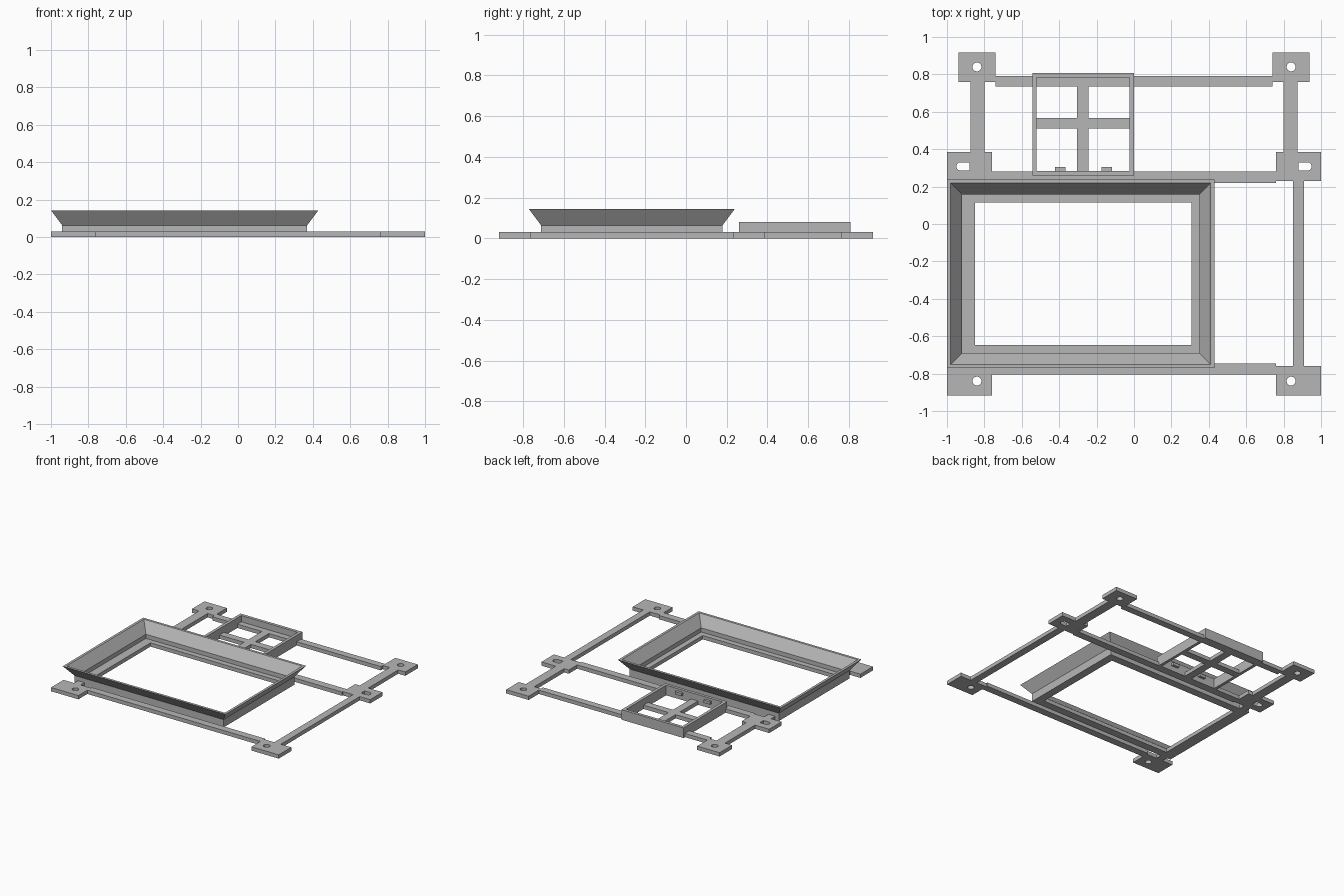
import bpy, bmesh, math

cube = bpy.data.objects.get("Cube")
if cube:
    bpy.data.objects.remove(cube, do_unlink=True)

# Single plain grey material
GREY = (0.47, 0.47, 0.47, 1)
grey = bpy.data.materials.new("matte_grey")
grey.use_nodes = True
grey.diffuse_color = GREY
grey.node_tree.nodes["Principled BSDF"].inputs["Base Color"].default_value = GREY

BASE = 0.03   # plate thickness
TAB_END = 0.917


def finish(name, bm):
    bmesh.ops.recalc_face_normals(bm, faces=bm.faces)
    mesh = bpy.data.meshes.new(name)
    bm.to_mesh(mesh)
    bm.free()
    mesh.materials.append(grey)
    obj = bpy.data.objects.new(name, mesh)
    bpy.context.collection.objects.link(obj)
    return obj


def rect(x0, x1, y0, y1):
    return [(x0, y0), (x1, y0), (x1, y1), (x0, y1)]


def arc(cx, cy, r, start, end, n):
    angles = [math.radians(start + (end - start) * i / n) for i in range(n + 1)]
    return [(cx + r * math.cos(a), cy + r * math.sin(a)) for a in angles]


def plate(name, outlines, z0=0, z1=BASE):
    """Extruded flat shape: first outline is the edge, the others are holes."""
    bm = bmesh.new()
    for pts in outlines:
        vs = [bm.verts.new((x, y, z0)) for x, y in pts]
        for a, b in zip(vs, vs[1:] + vs[:1]):
            bm.edges.new((a, b))
    bmesh.ops.triangle_fill(bm, edges=bm.edges[:], use_beauty=True)
    top = bmesh.ops.extrude_face_region(bm, geom=bm.faces[:], use_keep_orig=True)["geom"]
    bmesh.ops.translate(bm, verts=[v for v in top if isinstance(v, bmesh.types.BMVert)],
                        vec=(0, 0, z1 - z0))
    return finish(name, bm)


def ring(name, cx, cy, hx, hy, profile):
    """Sweep a closed (offset, height) profile round a rectangle."""
    bm = bmesh.new()
    loops = []
    for off, z in profile:
        corners = rect(cx - hx - off, cx + hx + off, cy - hy - off, cy + hy + off)
        loops.append([bm.verts.new((x, y, z)) for x, y in corners])
    for a, b in zip(loops, loops[1:] + loops[:1]):
        for i in range(4):
            j = (i + 1) % 4
            bm.faces.new((a[i], a[j], b[j], b[i]))
    return finish(name, bm)


def mirrored(name, outlines):
    for side, s in (("left", 1), ("right", -1)):
        plate(f"{side}_{name}", [[(s * x, y) for x, y in o] for o in outlines])


# Mounting tabs with round holes and outward-rounded slots
def hole(y):
    return arc(0.84, y, 0.024, 0, 345, 23)


slot = [(0.88, 0.285)] + arc(0.927, 0.3075, 0.0225, -90, 90, 12) + [(0.88, 0.33)]
mirrored("back_tab", [rect(0.74, 0.937, 0.76, TAB_END), hole(0.84)])
mirrored("middle_tab", [rect(0.76, 1, 0.23, 0.385), slot])
mirrored("front_tab", [rect(0.76, 1, -TAB_END, -0.76), hole(-0.84)])

# Side rails joining the tabs
mirrored("back_side_rail", [rect(0.80, 0.875, 0.385, 0.76)])
mirrored("front_side_rail", [rect(0.85, 0.908, -0.76, 0.23)])

# Cross rails
plate("back_rail", [rect(-0.74, 0.74, 0.735, 0.79)])
plate("middle_rail", [rect(-0.76, 0.76, 0.22, 0.28)])
plate("front_rail", [rect(-0.76, 0.76, -0.805, -0.747)])

# Large window frame: ledge, short upright wall and flared rim
ring("flared_frame", -0.285, -0.266, 0.655, 0.445, [
    (-0.063, 0), (0, 0), (0, 0.063), (0.06, 0.143),
    (0.04, 0.143), (-0.02, 0.063), (-0.02, BASE), (-0.063, BASE)])

# Small divided box with crossbars and two clips
ring("small_box_wall", -0.272, 0.534, 0.272, 0.274, [
    (0, 0), (0, 0.08), (-0.024, 0.08), (-0.024, 0)])
plate("box_long_divider", [rect(-0.305, -0.243, 0.28, 0.735)])
plate("box_left_divider", [rect(-0.243, -0.024, 0.51, 0.567)])
plate("box_right_divider", [rect(-0.52, -0.305, 0.51, 0.567)])
for side, x in (("left", -0.145), ("right", -0.395)):
    plate(f"{side}_box_clip", [rect(x - 0.028, x + 0.028, 0.28, 0.305)], 0.04, 0.062)
